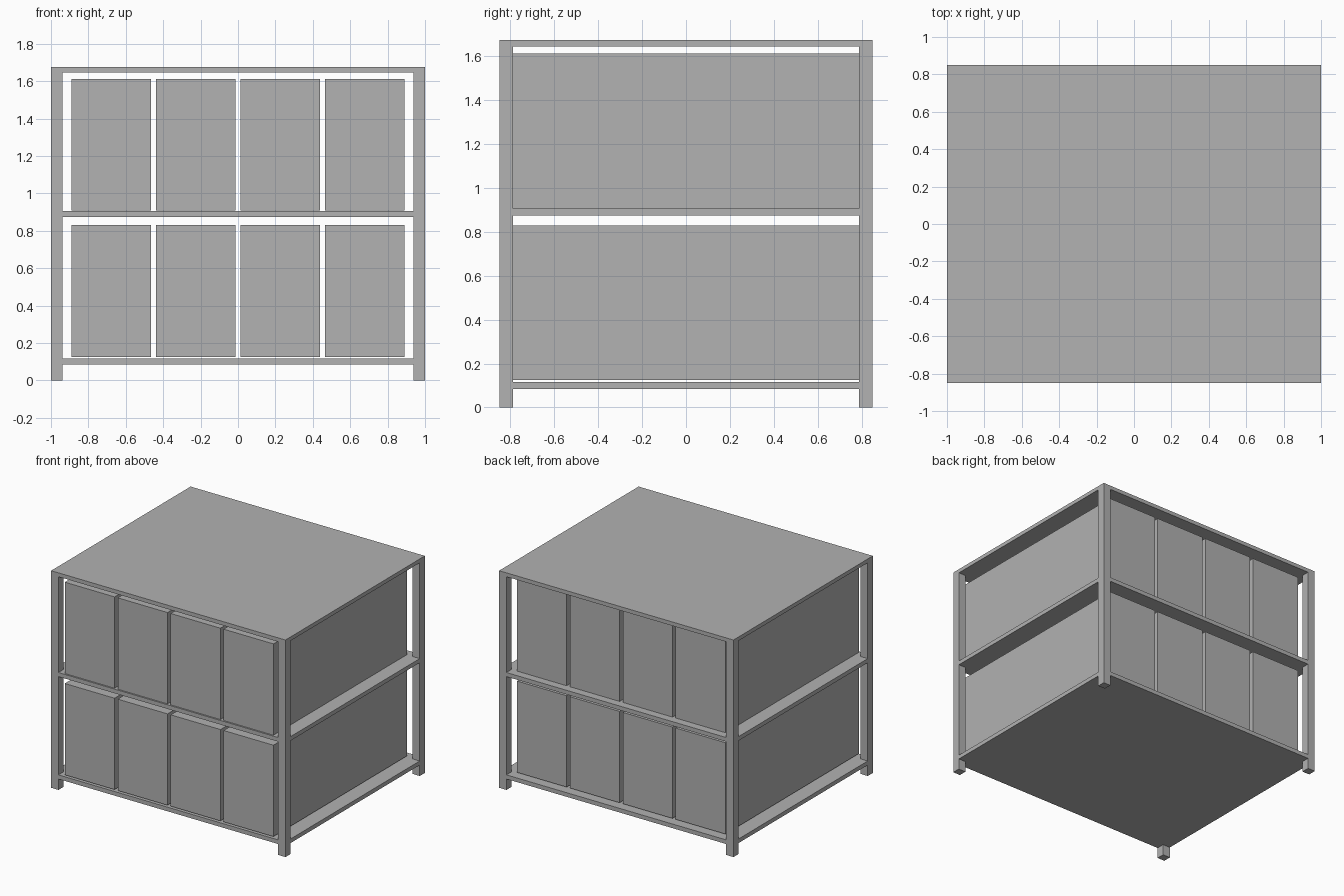
import bpy
import bmesh

cube = bpy.data.objects.get("Cube")
if cube:
    bpy.data.objects.remove(cube, do_unlink=True)

# Overall sizes
HALF_X, HALF_Y, HEIGHT = 1.0, 0.85, 1.675
POST, PLATE = 0.0625, 0.032

grey = bpy.data.materials.new("plain_grey")
grey.use_nodes = True
colour = (0.445, 0.445, 0.445, 1.0)
grey.diffuse_color = colour
grey.node_tree.nodes["Principled BSDF"].inputs["Base Color"].default_value = colour


def prism(name, outline, z0, z1):
    """Extrude a flat outline from z0 up to z1."""
    bm = bmesh.new()
    face = bm.faces.new([bm.verts.new((x, y, z0)) for x, y in outline])
    top = bmesh.ops.extrude_face_region(bm, geom=[face])["geom"]
    verts = [v for v in top if isinstance(v, bmesh.types.BMVert)]
    bmesh.ops.translate(bm, verts=verts, vec=(0, 0, z1 - z0))
    bmesh.ops.recalc_face_normals(bm, faces=bm.faces)
    mesh = bpy.data.meshes.new(name)
    bm.to_mesh(mesh)
    bm.free()
    mesh.materials.append(grey)
    obj = bpy.data.objects.new(name, mesh)
    bpy.context.collection.objects.link(obj)
    return obj


def box(name, x0, x1, y0, y1, z0, z1):
    return prism(name, [(x0, y0), (x1, y0), (x1, y1), (x0, y1)], z0, z1)


# Top plate
box("top_plate", -HALF_X, HALF_X, -HALF_Y, HALF_Y, HEIGHT - 0.03, HEIGHT)

# Corner posts
for side, sx in (("left", 1), ("right", -1)):
    for end, sy in (("front", -1), ("back", 1)):
        xs = sorted((sx * HALF_X, sx * (HALF_X - POST)))
        ys = sorted((sy * HALF_Y, sy * (HALF_Y - POST)))
        box(f"{end}_{side}_post", *xs, *ys, 0, HEIGHT - 0.03)

# Shelves, notched at the corners around the posts
ix, iy = HALF_X - POST, HALF_Y - POST
corner = [(HALF_X, iy), (ix, iy), (ix, HALF_Y)]
notched = []
for sx, sy in ((1, 1), (-1, 1), (-1, -1), (1, -1)):
    points = [(sx * x, sy * y) for x, y in corner]
    notched += points if sx * sy > 0 else points[::-1]
for name, z in (("lower_shelf", 0.084), ("middle_shelf", 0.874)):
    prism(name, notched, z, z + PLATE)

# Two rows of storage boxes
WIDTH, PITCH, BOX_HEIGHT = 0.425, 0.452, 0.705
for row, z in (("lower", 0.125), ("upper", 0.907)):
    for i in range(4):
        mid = (i - 1.5) * PITCH
        box(f"{row}_box_{i + 1}", mid - WIDTH / 2, mid + WIDTH / 2,
            -0.84, 0.79, z, z + BOX_HEIGHT)
